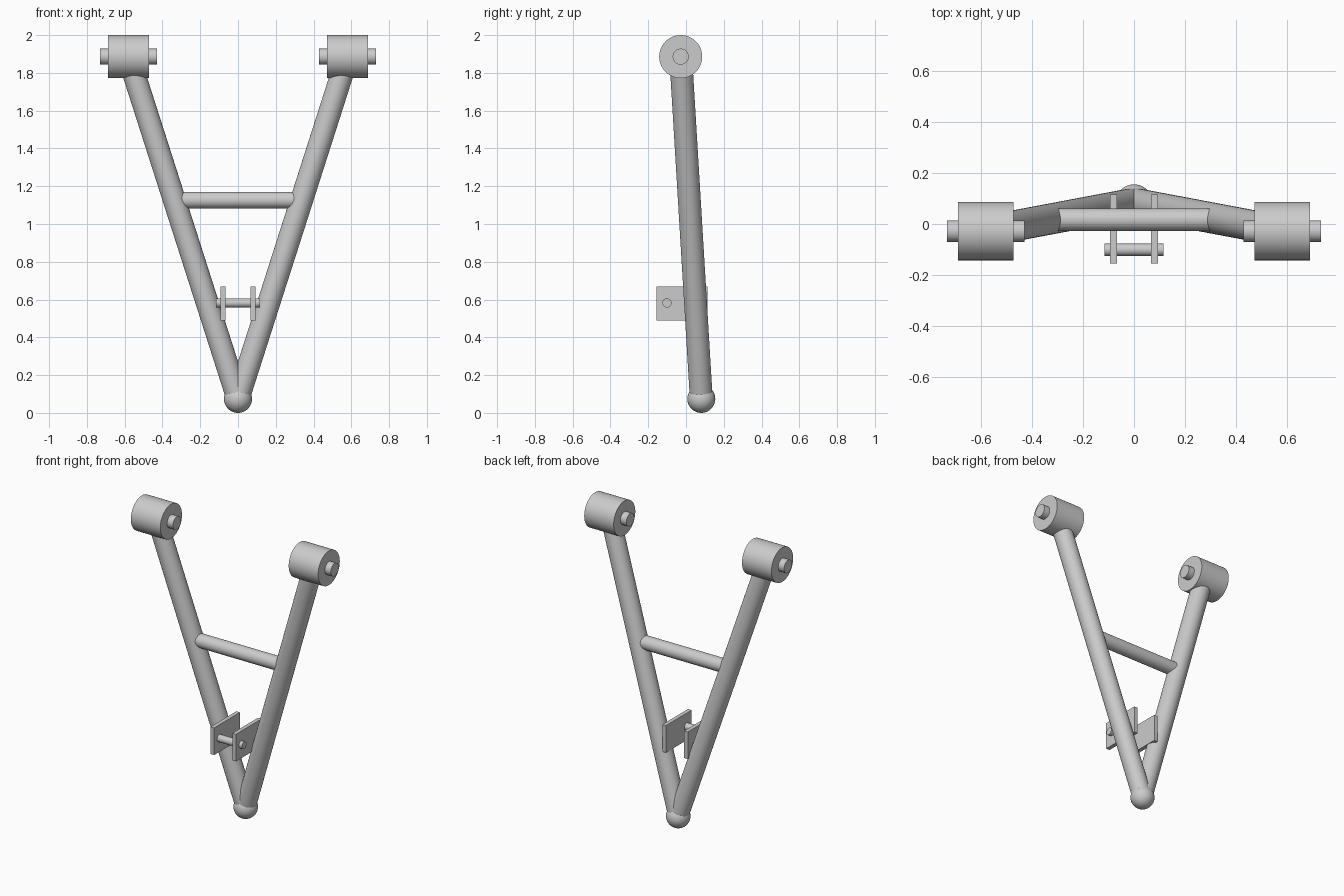
import bpy
from mathutils import Vector

if "Cube" in bpy.data.objects:
    bpy.data.objects.remove(bpy.data.objects["Cube"])


def smooth(obj, name):
    obj.name = name
    bpy.ops.object.shade_smooth_by_angle()
    return obj


def rod(name, start, end, radius, sides=48):
    a, b = Vector(start), Vector(end)
    bpy.ops.mesh.primitive_cylinder_add(vertices=sides, radius=radius,
                                        depth=(b - a).length, location=(a + b) / 2)
    obj = bpy.context.object
    obj.rotation_euler = (b - a).to_track_quat('Z', 'Y').to_euler()
    return smooth(obj, name)


def cross_rod(name, x, half, y, z, radius):
    return rod(name, (x - half, y, z), (x + half, y, z), radius)


def box(name, center, size):
    bpy.ops.mesh.primitive_cube_add(size=1, location=center)
    obj = bpy.context.object
    obj.name = name
    obj.scale = size


APEX = (0, 0.081, 0.074)
EYE_Y, EYE_Z = -0.028, 1.886

# ball joint at the foot of the arm
bpy.ops.mesh.primitive_uv_sphere_add(segments=48, ring_count=24, radius=0.074, location=APEX)
smooth(bpy.context.object, "ball_joint")

for side, label in ((-1, "left"), (1, "right")):
    # sloping tube, bushing and its pin
    rod(f"{label}_arm_tube", APEX, (side * 0.58, EYE_Y, EYE_Z), 0.0605)
    cross_rod(f"{label}_bushing", side * 0.58, 0.108, EYE_Y, EYE_Z, 0.114)
    cross_rod(f"{label}_bushing_pin", side * 0.58, 0.151, EYE_Y, EYE_Z, 0.0425)
    # shock mount plate
    box(f"{label}_mount_plate", (side * 0.08, -0.02, 0.58), (0.027, 0.27, 0.18))

# brace between the tubes and bolt through the mount plates
cross_rod("cross_brace", 0, 0.335, 0.017, 1.126, 0.0445)
cross_rod("mount_bolt", 0, 0.116, -0.101, 0.582, 0.024)
